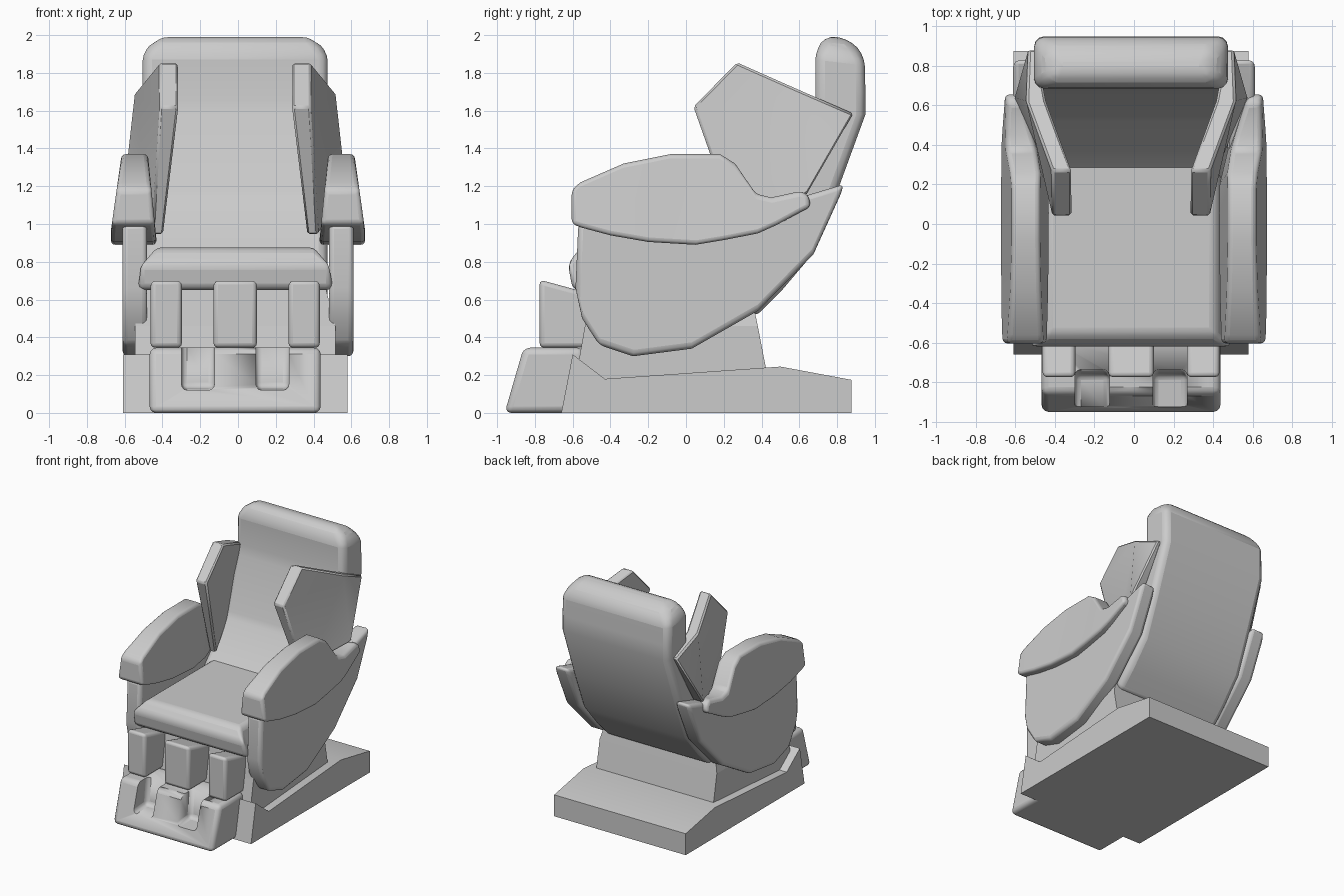
import bpy, bmesh, math

cube = bpy.data.objects.get("Cube")
if cube:
    bpy.data.objects.remove(cube, do_unlink=True)

grey = bpy.data.materials.new("soft_grey")
grey.use_nodes = True
grey.diffuse_color = (0.6, 0.6, 0.6, 1)
grey.node_tree.nodes["Principled BSDF"].inputs["Base Color"].default_value = (0.6, 0.6, 0.6, 1)

MID = -0.015  # the central parts sit slightly off the middle


def finish(name, bm, bevel=0, segments=3):
    """Turn a bmesh into a shaded object with softened edges."""
    bmesh.ops.recalc_face_normals(bm, faces=bm.faces[:])
    mesh = bpy.data.meshes.new(name)
    bm.to_mesh(mesh)
    bm.free()
    mesh.materials.append(grey)
    ob = bpy.data.objects.new(name, mesh)
    bpy.context.collection.objects.link(ob)
    if bevel:
        mod = ob.modifiers.new("soft_edges", "BEVEL")
        mod.width, mod.segments = bevel, segments
        mod.limit_method, mod.angle_limit = "ANGLE", math.radians(35)
    bpy.ops.object.select_all(action="DESELECT")
    ob.select_set(True)
    bpy.context.view_layer.objects.active = ob
    bpy.ops.object.shade_smooth_by_angle(angle=math.radians(35 if bevel else 20))
    return ob


def loft(name, upper, lower, span, bevel=0, side=1, segments=3):
    """Join two (y, z) outlines station by station; span(y, z) gives both x limits."""
    bm = bmesh.new()
    rings = []
    for a, b in zip(upper, lower):
        a0, a1 = span(*a)
        b0, b1 = span(*b)
        corners = [(a0, *a), (a1, *a), (b1, *b), (b0, *b)]
        rings.append([bm.verts.new((x * side, y, z)) for x, y, z in corners])
    for r, s in zip(rings, rings[1:]):
        for i in range(4):
            j = (i + 1) % 4
            bm.faces.new((r[i], r[j], s[j], s[i]))
    bm.faces.new(rings[0])
    bm.faces.new(rings[-1][::-1])
    return finish(name, bm, bevel, segments)


def flat(half, centre=MID):
    return lambda y, z: (centre - half, centre + half)


# Floor base and pedestal
loft("floor_base", [(-0.6, 0.31), (-0.43, 0.18), (0.5, 0.245), (0.875, 0.175)],
     [(-0.66, 0), (-0.43, 0), (0.5, 0), (0.875, 0)], flat(0.595))


def pedestal_span(y, z):
    half = 0.53 if z < 0.48 else 0.47
    return MID - half, MID + half


loft("pedestal", [(-0.5, 0.7), (0.33, 0.7)], [(-0.535, 0.46), (0.38, 0.46)], pedestal_span)
loft("pedestal_foot", [(-0.535, 0.46), (0.38, 0.46)], [(-0.59, 0.15), (0.44, 0.15)], flat(0.53))


# Seat cushion
def seat_span(y, z):
    half = 0.515 if z < 0.83 else 0.43
    return MID - half, MID + half


loft("seat_cushion", [(-0.625, 0.79), (-0.56, 0.875), (0.35, 0.875)],
     [(-0.6, 0.65), (-0.5, 0.65), (0.35, 0.65)], seat_span, 0.035)


# Backrest with headrest
def back_span(y, z):
    half = 0.49 if z < 1.93 else 0.395
    return MID - half, MID + half


loft("backrest",
     [(0.2, 0.78), (0.28, 0.87), (0.52, 1.12), (0.54, 1.17), (0.67, 1.58), (0.685, 1.66),
      (0.685, 1.92), (0.745, 2.0)],
     [(0.36, 0.5), (0.5, 0.64), (0.67, 0.84), (0.8, 1.17), (0.95, 1.58), (0.95, 1.7),
      (0.945, 1.89), (0.87, 1.975)], back_span, 0.06)


# Side panels and armrests
def arm_span(y, z):
    return 0.43 + 0.1 * (z - 0.9) + 0.3 * max(0, y - 0.25), 0.675 - 0.14 * max(0, z - 0.95)


for side, label in ((1, "left"), (-1, "right")):
    loft(label + "_side_panel",
         [(-0.57, 1.0), (-0.5, 1.0), (-0.4, 1.0), (-0.2, 1.0), (0.05, 1.0), (0.35, 1.05),
          (0.6, 1.14), (0.835, 1.21)],
         [(-0.585, 0.66), (-0.55, 0.5), (-0.46, 0.36), (-0.28, 0.3), (0.03, 0.34), (0.38, 0.54),
          (0.675, 0.84), (0.82, 1.16)], flat(0.065, 0.547), 0.03, side)
    loft(label + "_armrest",
         [(-0.605, 1.18), (-0.56, 1.22), (-0.33, 1.32), (-0.08, 1.37), (0.18, 1.37), (0.26, 1.32),
          (0.37, 1.16), (0.45, 1.14), (0.61, 1.175), (0.65, 1.15)],
         [(-0.605, 1.0), (-0.55, 0.98), (-0.4, 0.94), (-0.2, 0.905), (0.05, 0.89), (0.2, 0.915),
          (0.38, 0.95), (0.48, 0.995), (0.6, 1.06), (0.66, 1.09)], arm_span, 0.03, side)

    # Shoulder wing: a bent plate of outer points and a thickness at each
    rim = [(0.4, 0.04, 1.62, 0.1), (0.4, 0.27, 1.855, 0.1), (0.53, 0.62, 1.7, 0.1),
           (0.52, 0.885, 1.585, 0.04), (0.59, 0.64, 1.16, 0.1), (0.44, 0.28, 0.94, 0.06)]
    bm = bmesh.new()
    outer = [bm.verts.new((MID + side * x, y, z)) for x, y, z, t in rim]
    inner = [bm.verts.new((MID + side * (x - t), y, z)) for x, y, z, t in rim]
    for shell in (outer, inner):
        for face in ((0, 1, 2, 5), (5, 2, 4), (2, 3, 4)):
            bm.faces.new([shell[i] for i in face])
    for i in range(6):
        j = (i + 1) % 6
        bm.faces.new((outer[i], outer[j], inner[j], inner[i]))
    finish(label + "_shoulder_wing", bm, 0.012, 1)

# Calf pads
for label, x, half in (("right", -0.38, 0.083), ("middle", MID, 0.115), ("left", 0.35, 0.083)):
    loft(label + "_calf_pad", [(-0.775, 0.705), (-0.5, 0.63)], [(-0.775, 0.345), (-0.5, 0.345)],
         flat(half, x), 0.025)

# Footrest with two foot slots
foot = loft("footrest", [(-0.86, 0.345), (-0.54, 0.345)], [(-0.96, 0), (-0.54, 0)],
            flat(0.453), 0.035)
for label, x in (("right", -0.212), ("left", 0.182)):
    cutter = loft(label + "_slot_cutter", [(-1.1, 0.5), (-0.72, 0.5)], [(-1.1, 0.11), (-0.76, 0.13)],
                  flat(0.087, x), 0.03)
    cutter.hide_render = True
    cutter.hide_viewport = True
    cut = foot.modifiers.new(label + "_slot", "BOOLEAN")
    cut.object, cut.operation, cut.solver = cutter, "DIFFERENCE", "EXACT"
